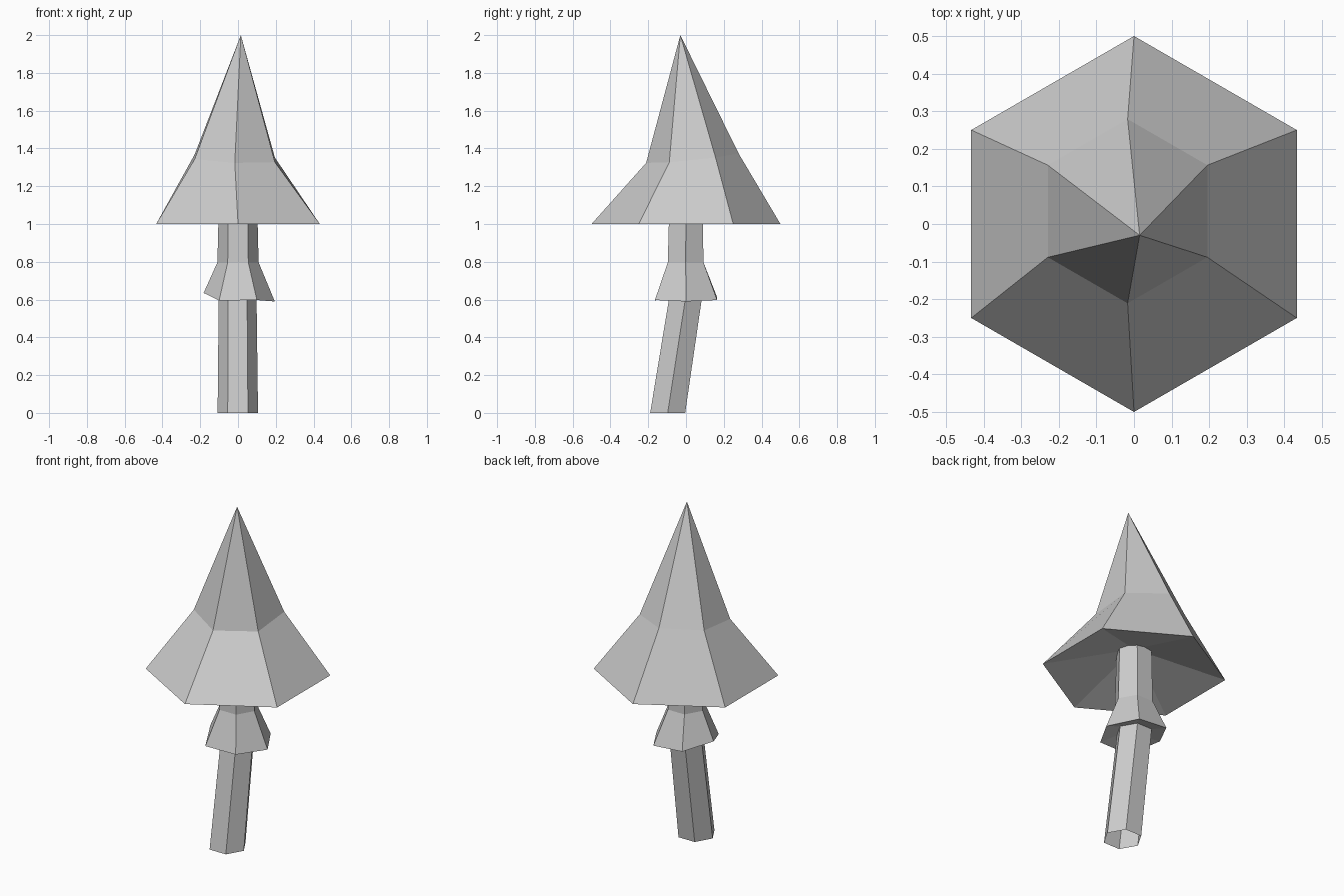
import bpy
from math import cos, sin, radians

cube = bpy.data.objects.get("Cube")
if cube:
    bpy.data.objects.remove(cube, do_unlink=True)

GREY = (0.6, 0.6, 0.6, 1.0)
grey = bpy.data.materials.new("plain grey")
grey.use_nodes = True
grey.diffuse_color = GREY
grey.node_tree.nodes["Principled BSDF"].inputs["Base Color"].default_value = GREY


def hex_ring(radius, x, y, z, turn, tilt=(0, 0)):
    """Six corners around a centre, on a plane sloping by tilt in x and y."""
    ring = []
    for i in range(6):
        a = radians(60 * i + turn)
        dx, dy = radius * cos(a), radius * sin(a)
        ring.append((x + dx, y + dy, z + tilt[0] * dx + tilt[1] * dy))
    return ring


def loft(name, rings, tip=None):
    """Skin the rings in order, closing on a tip point if one is given."""
    verts = [v for ring in rings for v in ring]
    faces = []
    for k in range(len(rings) - 1):
        for i in range(6):
            j = (i + 1) % 6
            a, b = 6 * k, 6 * k + 6
            faces.append((a + i, a + j, b + j, b + i))
    if tip:
        last = len(verts) - 6
        verts.append(tip)
        faces += [(last + i, last + (i + 1) % 6, len(verts) - 1) for i in range(6)]
    mesh = bpy.data.meshes.new(name)
    mesh.from_pydata(verts, [], faces)
    mesh.materials.append(grey)
    obj = bpy.data.objects.new(name, mesh)
    bpy.context.collection.objects.link(obj)
    return obj


# Leaning stem, open at the foot, flaring into a skirt halfway up
skirt_edge = hex_ring(0.19, 0.005, 0, 0.605, 0, (-0.08, 0))
skirt_edge[4] = (-0.1, -0.165, 0.595)
skirt_edge[3] = (-0.182, 0, 0.635)
loft("stem_with_skirt", [
    hex_ring(0.107, -0.001, -0.097, 0, 0),
    hex_ring(0.1, -0.002, 0, 0.625, 0),
    skirt_edge,
    hex_ring(0.109, 0, -0.002, 0.797, 0),
    hex_ring(0.101, 0, 0, 1.13, 0),
])

# Pointed cap with a shallow hollow underside and a slightly skewed waist
loft("cap", [
    hex_ring(0.08, 0, 0, 1.12, 30),
    hex_ring(0.5, 0, 0, 1, 30),
    hex_ring(0.245, -0.017, 0.034, 1.348, 30, (-0.04, 0.1)),
], tip=(0.015, -0.03, 2))
